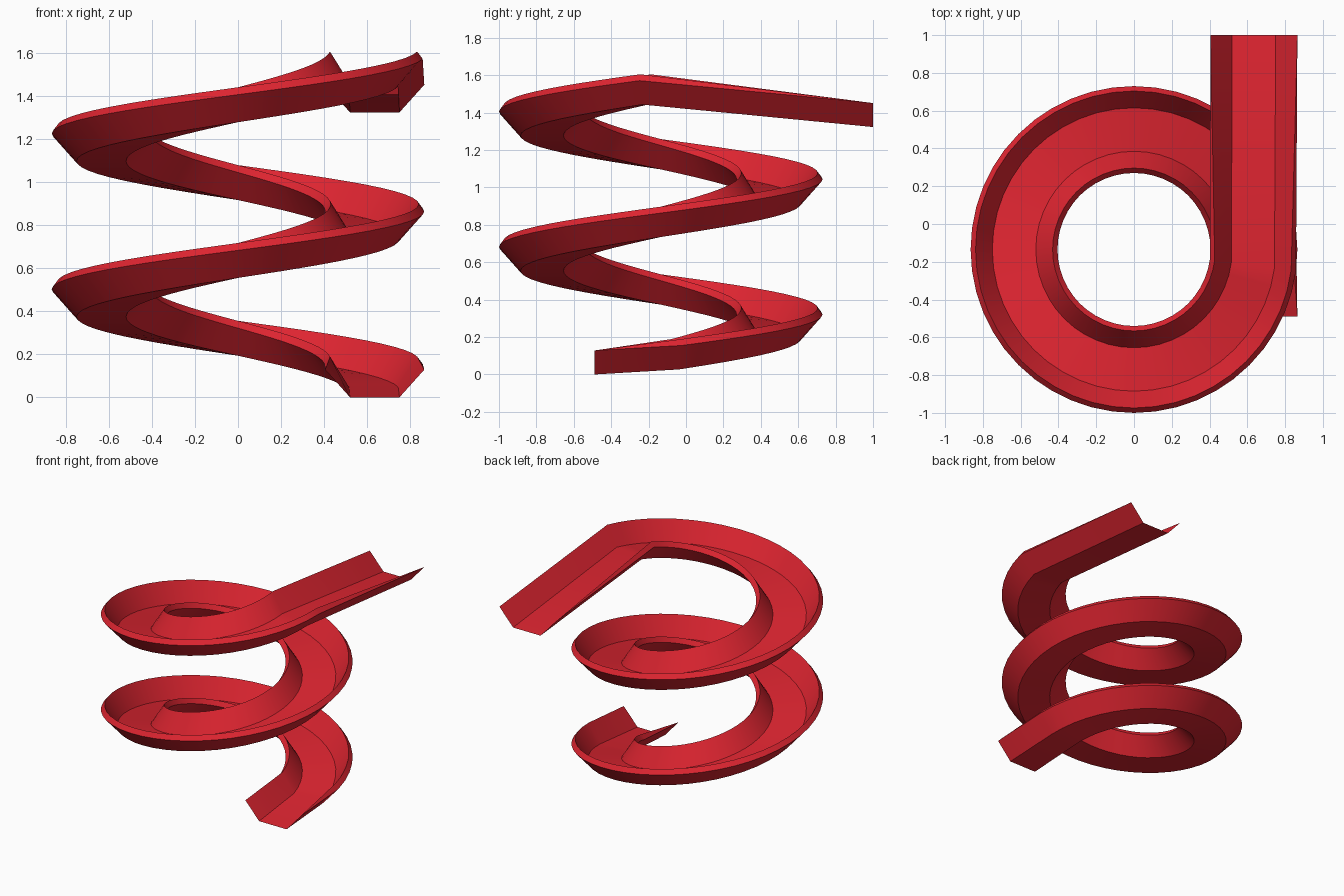
import bpy, bmesh, math

if "Cube" in bpy.data.objects:
    bpy.data.objects.remove(bpy.data.objects["Cube"])

RED = bpy.data.materials.new("slide red")
RED.diffuse_color = (0.73, 0.018, 0.03, 1)
RED.use_nodes = True
RED.node_tree.nodes["Principled BSDF"].inputs["Base Color"].default_value = RED.diffuse_color

CY = -0.135                      # helix centre
PITCH, Z0 = 0.723, 0.012         # rise per turn, floor height at angle 0
STEP = 7.5

# trough cross-section: (radius, height) of the underside, and the offset to the top side
UNDER = [(0.405, 0.128), (0.52, 0.0), (0.75, 0.0), (0.865, 0.128)]
LIFT = [(0.026, 0.034), (0.0, 0.02), (0.0, 0.02), (-0.026, 0.034)]


def section(t):
    """Closed profile loop; t scales the sheet thickness."""
    top = [(r + t * a, h + t * b) for (r, h), (a, b) in zip(UNDER, LIFT)]
    return UNDER + top[::-1]


def straight_ring(y, z):
    return [(r, y, z + h) for r, h in section(0.0)]


def helix_ring(deg):
    a = math.radians(deg)
    z = Z0 + PITCH * deg / 360
    return [(r * math.cos(a), CY + r * math.sin(a), z + h) for r, h in section(1.0)]


# exit chute, two turns of helix, entry chute
rings = [straight_ring(-0.49, 0.0)]
rings += [helix_ring(STEP * i) for i in range(1, 96)]
rings += [straight_ring(1.0, 1.323)]

bm = bmesh.new()
loops = [[bm.verts.new(p) for p in ring] for ring in rings]
for a, b in zip(loops, loops[1:]):
    for i in range(len(a)):
        j = (i + 1) % len(a)
        bm.faces.new((a[i], a[j], b[j], b[i]))
# the sheet thins to an edge at both ends, so weld them
bmesh.ops.remove_doubles(bm, verts=bm.verts, dist=1e-5)
bmesh.ops.recalc_face_normals(bm, faces=bm.faces)

mesh = bpy.data.meshes.new("spiral_slide")
bm.to_mesh(mesh)
bm.free()
mesh.materials.append(RED)
slide = bpy.data.objects.new("spiral_slide", mesh)
bpy.context.collection.objects.link(slide)

bpy.context.view_layer.objects.active = slide
slide.select_set(True)
bpy.ops.object.shade_smooth_by_angle(angle=math.radians(30))
